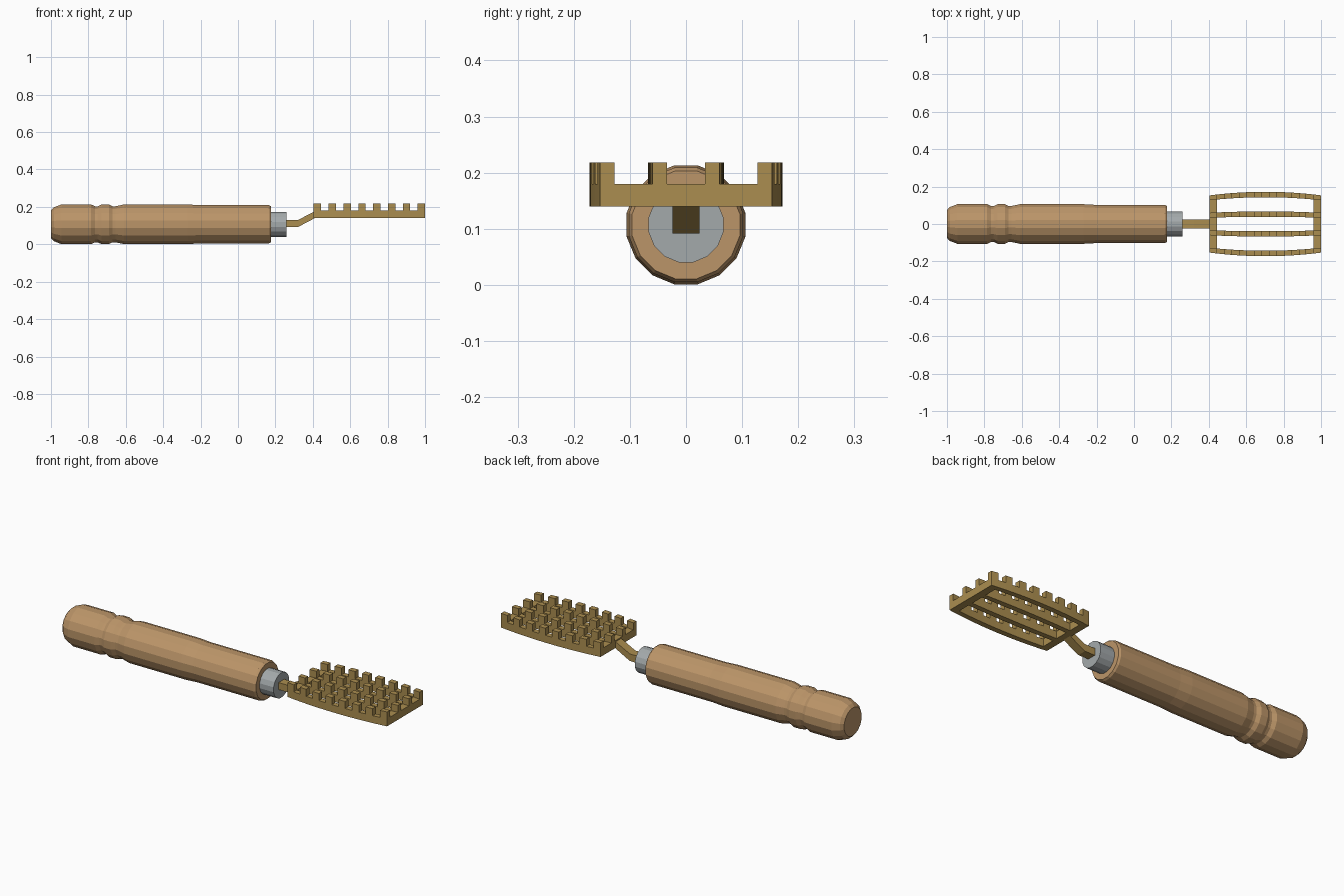
import bpy
import bmesh
from math import cos, sin, pi

cube = bpy.data.objects.get("Cube")
if cube:
    bpy.data.objects.remove(cube, do_unlink=True)


def material(name, color, metallic=0.0):
    mat = bpy.data.materials.new(name)
    mat.use_nodes = True
    mat.diffuse_color = (*color, 1)
    mat.node_tree.nodes["Principled BSDF"].inputs["Base Color"].default_value = (*color, 1)
    return mat


wood = material("warm wood", (0.50, 0.30, 0.14))
steel = material("grey steel", (0.37, 0.40, 0.41))
brass = material("dull brass", (0.41, 0.27, 0.08))


def finish(bm, name, mat):
    bmesh.ops.recalc_face_normals(bm, faces=bm.faces)
    mesh = bpy.data.meshes.new(name)
    bm.to_mesh(mesh)
    bm.free()
    mesh.materials.append(mat)
    obj = bpy.data.objects.new(name, mesh)
    bpy.context.collection.objects.link(obj)
    return obj


def loft(name, rings, mat):
    """Skin a list of equal-length point rings and cap both ends."""
    bm = bmesh.new()
    loops = [[bm.verts.new(p) for p in ring] for ring in rings]
    n = len(loops[0])
    for a, b in zip(loops, loops[1:]):
        for i in range(n):
            j = (i + 1) % n
            bm.faces.new((a[i], a[j], b[j], b[i]))
    bm.faces.new(loops[0])
    bm.faces.new(loops[-1])
    return finish(bm, name, mat)


SIDES = 16
AXIS_Z = 0.107


def turned(name, profile, mat):
    """Turn an (x, radius) profile around the handle axis."""
    angles = [2 * pi * (i + 0.5) / SIDES for i in range(SIDES)]
    rings = [[(x, r * cos(a), AXIS_Z + r * sin(a)) for a in angles] for x, r in profile]
    return loft(name, rings, mat)


# Turned handle with two grooves and a slight waist
turned("handle", [
    (-1.0, 0.076), (-0.985, 0.092), (-0.945, 0.108), (-0.785, 0.108),
    (-0.765, 0.098), (-0.75, 0.098), (-0.73, 0.108), (-0.69, 0.108),
    (-0.67, 0.098), (-0.655, 0.098), (-0.61, 0.108), (-0.27, 0.108),
    (-0.20, 0.104), (0.165, 0.104), (0.176, 0.098)], wood)

# Ferrule
turned("ferrule", [(0.16, 0.068), (0.26, 0.068)], steel)

# Bent square neck
HALF = 0.024
neck_path = [(0.24, 0.092, 0.13), (0.32, 0.092, 0.13), (0.415, 0.142, 0.178)]
loft("neck", [[(x, -HALF, lo), (x, HALF, lo), (x, HALF, hi), (x, -HALF, hi)]
              for x, lo, hi in neck_path], brass)

# Grid head: bowed bars joined at both ends, with teeth on alternate segments
SEGMENTS = 15
X0, X1 = 0.405, 1.0
BOTTOM, TOP, TOOTH_TOP = 0.14, 0.18, 0.218
edges = [0.034, 0.060, 0.127, 0.153]
edges = [-y for y in reversed(edges)] + edges

bm = bmesh.new()
grid = []
for i in range(SEGMENTS + 1):
    t = i / SEGMENTS
    bow = 1 + 0.125 * 4 * t * (1 - t)
    grid.append([bm.verts.new((X0 + (X1 - X0) * t, y * bow, BOTTOM)) for y in edges])

plan, toothed = [], []
for i in range(SEGMENTS):
    for j in range(len(edges) - 1):
        is_bar = j % 2 == 0
        if is_bar or i in (0, SEGMENTS - 1):
            face = bm.faces.new((grid[i][j], grid[i + 1][j], grid[i + 1][j + 1], grid[i][j + 1]))
            plan.append(face)
            if is_bar and i % 2 == 0:
                toothed.append(face.calc_center_median().xy)


def raise_faces(faces, height, keep):
    """Extrude faces upward, optionally keeping the originals as a floor."""
    out = bmesh.ops.extrude_face_region(bm, geom=faces, use_keep_orig=keep)["geom"]
    verts = [g for g in out if isinstance(g, bmesh.types.BMVert)]
    bmesh.ops.translate(bm, verts=verts, vec=(0, 0, height))
    return [g for g in out if isinstance(g, bmesh.types.BMFace)]


tops = raise_faces(plan, TOP - BOTTOM, True)
tops = [f for f in tops if all(abs(v.co.z - TOP) < 0.001 for v in f.verts)]
teeth = [f for f in tops
         if any((f.calc_center_median().xy - c).length < 0.002 for c in toothed)]
raise_faces(teeth, TOOTH_TOP - TOP, False)
finish(bm, "toothed_head", brass)
